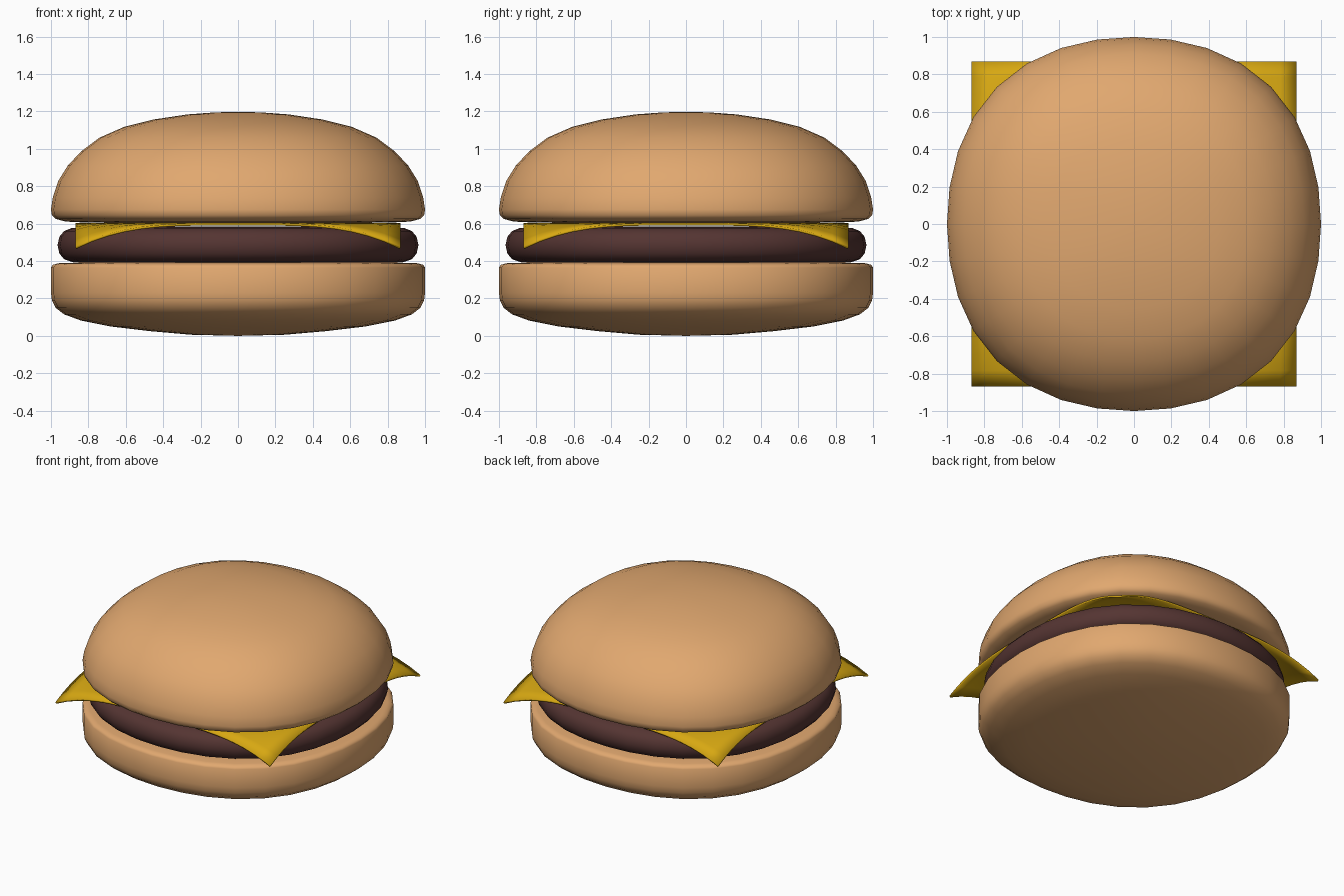
import bpy, bmesh, math

if "Cube" in bpy.data.objects:
    bpy.data.objects.remove(bpy.data.objects["Cube"])


def material(name, color):
    m = bpy.data.materials.new(name)
    m.diffuse_color = (*color, 1)
    m.use_nodes = True
    m.node_tree.nodes["Principled BSDF"].inputs["Base Color"].default_value = m.diffuse_color
    return m


bread = material("bread", (0.75, 0.39, 0.16))
meat = material("meat", (0.09, 0.035, 0.032))
yellow = material("yellow", (0.68, 0.39, 0.006))
SIDES = 32


def finish(name, bm, mat, angle):
    bmesh.ops.recalc_face_normals(bm, faces=bm.faces)
    mesh = bpy.data.meshes.new(name)
    bm.to_mesh(mesh)
    bm.free()
    ob = bpy.data.objects.new(name, mesh)
    bpy.context.collection.objects.link(ob)
    mesh.materials.append(mat)
    bpy.ops.object.select_all(action='DESELECT')
    ob.select_set(True)
    bpy.context.view_layer.objects.active = ob
    bpy.ops.object.shade_smooth_by_angle(angle=math.radians(angle))
    return ob


def round_part(name, profile, mat):
    """Sweep a (radius, z) profile around z with a slightly squared circle."""
    bm = bmesh.new()
    rings = []
    for r, z in profile[1:-1]:
        ring = []
        for i in range(SIDES):
            a = 2 * math.pi * i / SIDES
            k = r * (1 + 0.037 * math.sin(2 * a) ** 2)
            ring.append(bm.verts.new((k * math.cos(a), k * math.sin(a), z)))
        rings.append(ring)
    for lo, hi in zip(rings, rings[1:]):
        for i in range(SIDES):
            j = (i + 1) % SIDES
            bm.faces.new((lo[i], lo[j], hi[j], hi[i]))
    # close both ends with fans to the pole points
    for ring, (_, z) in ((rings[0], profile[0]), (rings[-1], profile[-1])):
        pole = bm.verts.new((0, 0, z))
        for i in range(SIDES):
            bm.faces.new((ring[i], ring[(i + 1) % SIDES], pole))
    return finish(name, bm, mat, 60)


# Bottom bun: rounded underside, straight wall, flat top
round_part("bottom_bun", [
    (0, 0.0), (0.25, 0.006), (0.47, 0.025), (0.68, 0.05), (0.84, 0.082),
    (0.93, 0.115), (0.975, 0.15), (0.995, 0.19), (1.0, 0.23), (1.0, 0.365),
    (0.99, 0.38), (0.96, 0.388), (0.85, 0.392), (0, 0.394)], bread)

# Patty
round_part("patty", [
    (0, 0.388), (0.80, 0.39), (0.89, 0.396), (0.93, 0.41), (0.955, 0.44),
    (0.965, 0.485), (0.955, 0.53), (0.93, 0.56), (0.89, 0.576),
    (0.80, 0.583), (0, 0.585)], meat)

# Top bun: flat underside, tight rim and broad dome
round_part("top_bun", [
    (0, 0.602), (0.80, 0.605), (0.92, 0.611), (0.975, 0.625), (0.995, 0.645),
    (1.0, 0.675), (0.99, 0.74), (0.96, 0.83), (0.91, 0.91), (0.84, 0.985),
    (0.74, 1.06), (0.61, 1.117), (0.45, 1.157), (0.27, 1.184),
    (0.12, 1.195), (0, 1.197)], bread)

# Cheese slice: square sheet with drooping corners
bm = bmesh.new()
bmesh.ops.create_grid(bm, x_segments=20, y_segments=20, size=0.87)
for v in bm.verts:
    over = max(0, math.hypot(v.co.x, v.co.y) - 0.87) / 0.36
    v.co.z = 0.603 - 0.127 * over ** 2
cheese = finish("cheese_slice", bm, yellow, 40)
solid = cheese.modifiers.new("thickness", 'SOLIDIFY')
solid.thickness = 0.013
solid.offset = -1
